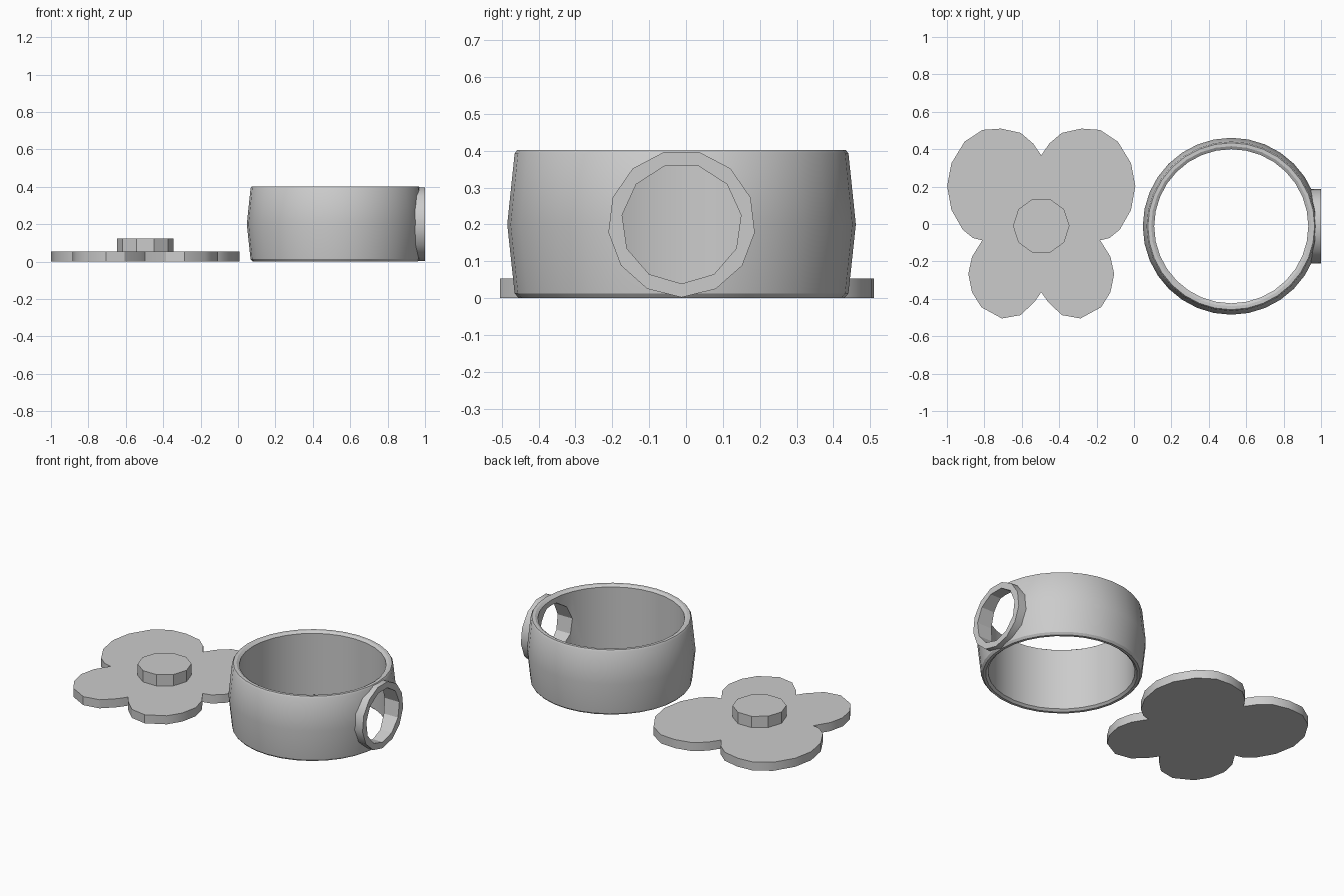
import bpy, bmesh, math
from mathutils import Matrix

cube = bpy.data.objects.get("Cube")
if cube:
    bpy.data.objects.remove(cube, do_unlink=True)

grey = bpy.data.materials.new("plain grey")
grey.use_nodes = True
grey.diffuse_color = (0.6, 0.6, 0.6, 1)
grey.node_tree.nodes["Principled BSDF"].inputs["Base Color"].default_value = (0.6, 0.6, 0.6, 1)


def finish(name, bm):
    """Turn a bmesh into a named grey object."""
    bmesh.ops.recalc_face_normals(bm, faces=bm.faces)
    mesh = bpy.data.meshes.new(name)
    bm.to_mesh(mesh)
    bm.free()
    mesh.materials.append(grey)
    obj = bpy.data.objects.new(name, mesh)
    bpy.context.collection.objects.link(obj)
    return obj


def select(obj):
    bpy.ops.object.select_all(action='DESELECT')
    obj.select_set(True)
    bpy.context.view_layer.objects.active = obj


def smooth(obj, angle=30):
    select(obj)
    bpy.ops.object.shade_smooth_by_angle(angle=math.radians(angle))


def extrude_outline(name, points, z0, z1, matrix=Matrix()):
    """Solid with flat ends from a closed outline."""
    bm = bmesh.new()
    face = bm.faces.new([bm.verts.new((x, y, z0)) for x, y in points])
    top = bmesh.ops.extrude_face_region(bm, geom=[face], use_keep_orig=True)
    moved = [g for g in top["geom"] if isinstance(g, bmesh.types.BMVert)]
    bmesh.ops.translate(bm, verts=moved, vec=(0, 0, z1 - z0))
    bm.transform(matrix)
    return finish(name, bm)


def polygon(radius, sides, start=0.0):
    return [(radius * math.cos(start + math.tau * i / sides),
             radius * math.sin(start + math.tau * i / sides)) for i in range(sides)]


def lathe(name, profile, sides, matrix):
    """Closed profile of (radius, height) turned around z."""
    bm = bmesh.new()
    rings = []
    for i in range(sides):
        a = math.tau * i / sides
        rings.append([bm.verts.new((r * math.cos(a), r * math.sin(a), z)) for r, z in profile])
    n = len(profile)
    for i in range(sides):
        a, b = rings[i], rings[(i + 1) % sides]
        for j in range(n):
            k = (j + 1) % n
            bm.faces.new((a[j], b[j], b[k], a[k]))
    bm.transform(matrix)
    return finish(name, bm)


def cut(obj, cutter):
    mod = obj.modifiers.new("hole", 'BOOLEAN')
    mod.operation = 'DIFFERENCE'
    mod.solver = 'EXACT'
    mod.object = cutter
    select(obj)
    bpy.ops.object.modifier_apply(modifier=mod.name)


# Four-lobed plate: half outline, mirrored across its own centre line
half = [(0, .367), (.043, .43), (.11, .487), (.215, .51), (.315, .503), (.41, .44),
        (.48, .325), (.503, .203), (.48, .075), (.42, -.03), (.365, -.075), (.315, -.087),
        (.37, -.175), (.39, -.267), (.37, -.365), (.32, -.445), (.21, -.505), (.11, -.487),
        (.035, -.415), (0, -.365)]
outline = half + [(-x, y) for x, y in reversed(half[1:-1])]
plate_place = Matrix.Translation((-.496, 0, 0))
plate = extrude_outline("lobed_plate", outline, 0, .053, plate_place)
smooth(plate)

# Ten-sided knob on the plate
extrude_outline("plate_knob", polygon(.151, 10), .045, .123,
                Matrix.Translation((-.496, -.01, 0)))

# Bulging band with small bevels on its rims
profile = [(.442, 0), (.453, .013), (.473, .2), (.453, .392), (.446, .402),
           (.428, .402), (.412, .392), (.412, .012), (.426, 0)]
band = lathe("band", profile, 32, Matrix.Translation((.52, -.012, 0)))

# Round collar on the band's left side, with a hole through the wall
sideways = Matrix.Translation((0, -.012, .202)) @ Matrix(
    ((0, 0, 1, 0), (1, 0, 0, 0), (0, 1, 0, 0), (0, 0, 0, 1)))
collar = extrude_outline("collar", polygon(.2, 13, -math.pi / 2), .945, 1, sideways)
hole = extrude_outline("hole_cutter", polygon(.163, 11, -math.pi / 2), .75, 1.1, sideways)
hole.hide_render = True
for part in (band, collar):
    cut(part, hole)
    smooth(part)
bpy.data.objects.remove(hole, do_unlink=True)
